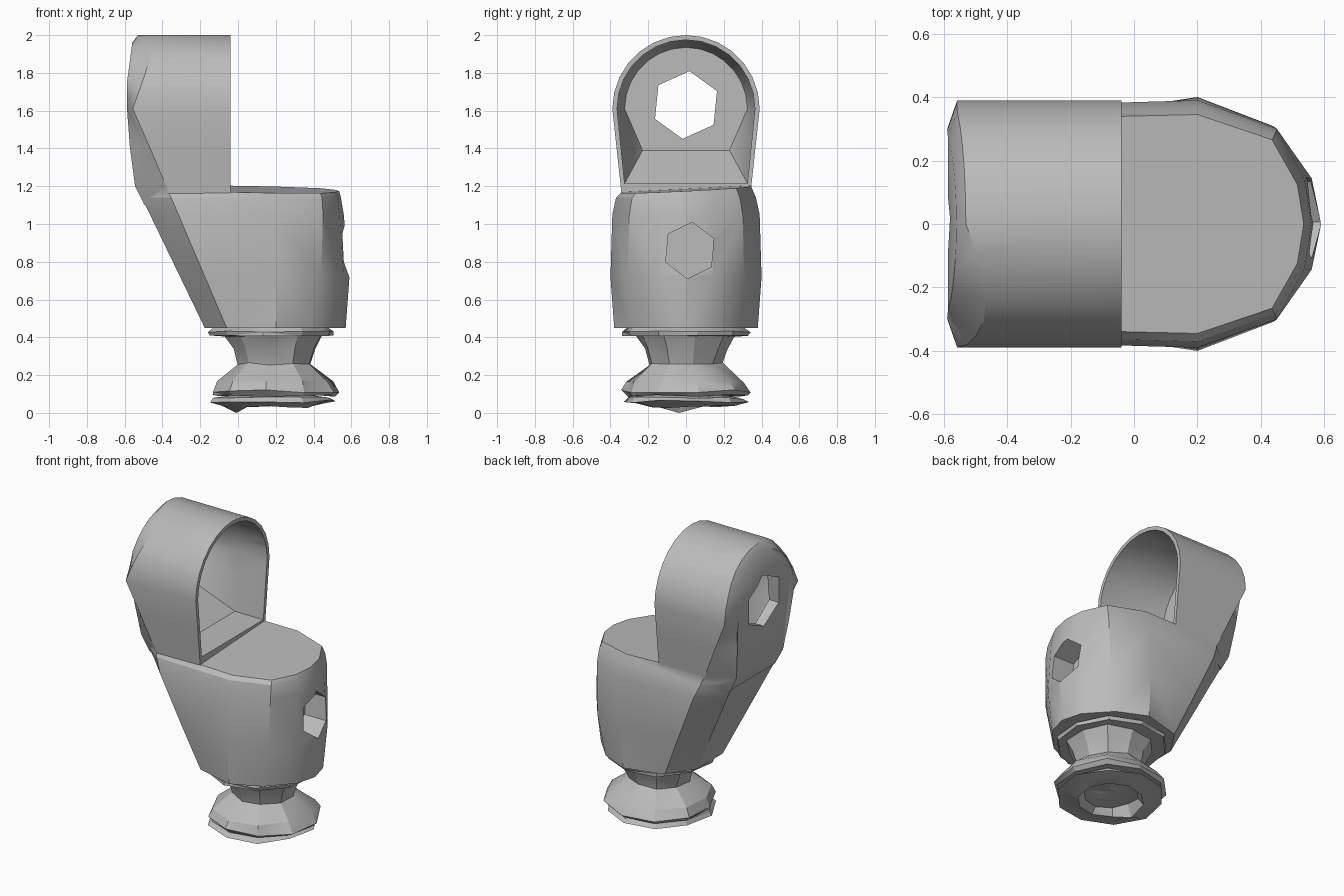
import bpy, bmesh, math, random

random.seed(4)
if "Cube" in bpy.data.objects:
    bpy.data.objects.remove(bpy.data.objects["Cube"])

grey = bpy.data.materials.new("plain grey")
grey.use_nodes = True
grey.diffuse_color = (0.5, 0.5, 0.5, 1)
grey.node_tree.nodes["Principled BSDF"].inputs["Base Color"].default_value = (0.5, 0.5, 0.5, 1)


def loft(name, rings):
    """Skin matching rings of points and cap both ends."""
    bm = bmesh.new()
    loops = [[bm.verts.new(p) for p in ring] for ring in rings]
    n = len(loops[0])
    for a, b in zip(loops, loops[1:]):
        for i in range(n):
            j = (i + 1) % n
            bm.faces.new((a[i], a[j], b[j], b[i]))
    bm.faces.new(loops[0])
    bm.faces.new(loops[-1])
    bmesh.ops.triangulate(bm, faces=bm.faces)
    bmesh.ops.recalc_face_normals(bm, faces=bm.faces)
    mesh = bpy.data.meshes.new(name)
    bm.to_mesh(mesh)
    bm.free()
    mesh.materials.append(grey)
    obj = bpy.data.objects.new(name, mesh)
    bpy.context.collection.objects.link(obj)
    return obj


def combine(target, other, operation):
    """Apply a boolean and drop the helper."""
    mod = target.modifiers.new("join", 'BOOLEAN')
    mod.operation, mod.object, mod.solver = operation, other, 'EXACT'
    bpy.context.view_layer.objects.active = target
    bpy.ops.object.modifier_apply(modifier=mod.name)
    bpy.data.objects.remove(other)


def smooth(obj, angle):
    bpy.ops.object.select_all(action='DESELECT')
    obj.select_set(True)
    bpy.context.view_layer.objects.active = obj
    bpy.ops.object.shade_smooth_by_angle(angle=math.radians(angle))


# Slanted back outline, as (z, x)
BACK = [(0.45, -0.18), (1.05, -0.47), (1.2, -0.545), (1.5, -0.585), (1.75, -0.59), (2.0, -0.56)]


def back_x(z):
    for (z0, x0), (z1, x1) in zip(BACK, BACK[1:]):
        if z <= z1:
            return x0 + (x1 - x0) * (z - z0) / (z1 - z0)
    return BACK[-1][1]


def shoulder_x(z):
    """Where the straight sides turn in towards the back."""
    return -0.06 - 0.426 * (z - 0.45)


def flat_half(z):
    """Half width of the flat back."""
    return 0.14 + 0.14 * (z - 0.45)


# Body: round-fronted cup with a narrowing slanted back and a tilted top
def body_ring(z, front, half, cut, tilt=0):
    side = [(back_x(z) + 0.004, flat_half(z) - 0.004),
            (shoulder_x(z), min(half * 0.96, 0.31 + 0.12 * (z - 0.45))),
            (0.2, half), (front - cut, half * 0.77), (front - cut * 0.2, half * 0.36)]
    plan = side + [(front, 0)] + [(x, -y) for x, y in reversed(side)]
    return [(x, y, z + tilt * (y - 0.4 * x)) for x, y in plan]


body = loft("body", [
    body_ring(0.45, 0.57, 0.38, 0.18),
    body_ring(0.72, 0.59, 0.40, 0.15),
    body_ring(1.05, 0.56, 0.39, 0.11),
    body_ring(1.14, 0.545, 0.37, 0.1),
    body_ring(1.185, 0.535, 0.345, 0.1, 0.05),
])


# Hood: arched tube lying along x, closed at the back
def arch(radius, foot, foot_z):
    pts = [(radius * math.cos(math.pi * i / 14), 1.61 + radius * math.sin(math.pi * i / 14))
           for i in range(15)]
    leg = [(foot + (radius - foot) * t, foot_z + (1.61 - foot_z) * t) for t in (0, 0.2, 0.6)]
    return leg + pts + [(-y, z) for y, z in reversed(leg)]


def rim_x(y, z):
    """Back end of the side wall; the upper right corner is cut wider."""
    if z < 1.6:
        return shoulder_x(z)
    return back_x(z) + 0.03 + max(0, -y * (z - 1.61))


def inset(y, z):
    if z < 1.6:
        return math.copysign(flat_half(z), y), z
    return y * 0.78, 1.55 + (z - 1.55) * 0.91


outer = arch(0.39, 0.335, 1.1)
hood = loft("hood", [
    [(-0.04, y, z) for y, z in outer],
    [(rim_x(y, z), y, z) for y, z in outer],
    [(back_x(z), *inset(y, z)) for y, z in outer],
])
combine(body, hood, 'UNION')

# Hollow of the hood, with a floor that climbs towards the back
hollow = loft("hollow", [
    [(0.05, y, z) for y, z in arch(0.365, 0.325, 1.215)],
    [(-0.25, y, z) for y, z in arch(0.365, 0.325, 1.215)],
    [(-0.5, y, z) for y, z in arch(0.325, 0.23, 1.39)],
])
combine(body, hollow, 'DIFFERENCE')


# Six-sided back window and front socket
def hex_bar(name, x0, x1, y, z, w, h):
    corners = [(y + w * math.sin(math.pi * i / 3 + 0.1), z + h * math.cos(math.pi * i / 3 + 0.1))
               for i in range(6)]
    return loft(name, [[(x, a, b) for a, b in corners] for x in (x0, x1)])


combine(body, hex_bar("window", -0.7, -0.4, 0.0, 1.63, 0.18, 0.18), 'DIFFERENCE')
combine(body, hex_bar("socket", 0.4, 0.7, 0.02, 0.86, 0.14, 0.15), 'DIFFERENCE')
body.name = "body_with_hood"
smooth(body, 32)


# Turned parts, slightly uneven like beaten metal
def turned(name, profile, cx, sides, wobble):
    rings = []
    for r, z in profile:
        ring = []
        for i in range(sides):
            a = 2 * math.pi * (i + 0.3) / sides
            rr = r * (1 + random.uniform(-wobble, wobble))
            dz = random.uniform(-0.2, 0.2) * wobble
            ring.append((cx + rr * math.cos(a), rr * math.sin(a), z + dz))
        rings.append(ring)
    obj = loft(name, rings)
    smooth(obj, 25)
    return obj


turned("collar", [(0.31, 0.455), (0.34, 0.43), (0.335, 0.41), (0.24, 0.405)], 0.175, 10, 0.02)
turned("neck", [(0.27, 0.415), (0.225, 0.34), (0.2, 0.26), (0.31, 0.165),
                (0.34, 0.115), (0.32, 0.092), (0.2, 0.1)], 0.19, 10, 0.04)
foot = turned("foot_ring", [(0.2, 0.09), (0.31, 0.078), (0.33, 0.06), (0.27, 0.045),
                            (0.2, 0.03), (0.17, 0.075), (0.06, 0.08)], 0.185, 10, 0.04)

# One bent tip of the foot rim touches the ground
tip = min(foot.data.vertices, key=lambda v: v.co.z + 0.1 * v.co.y + 0.1 * v.co.x)
tip.co.z = 0
